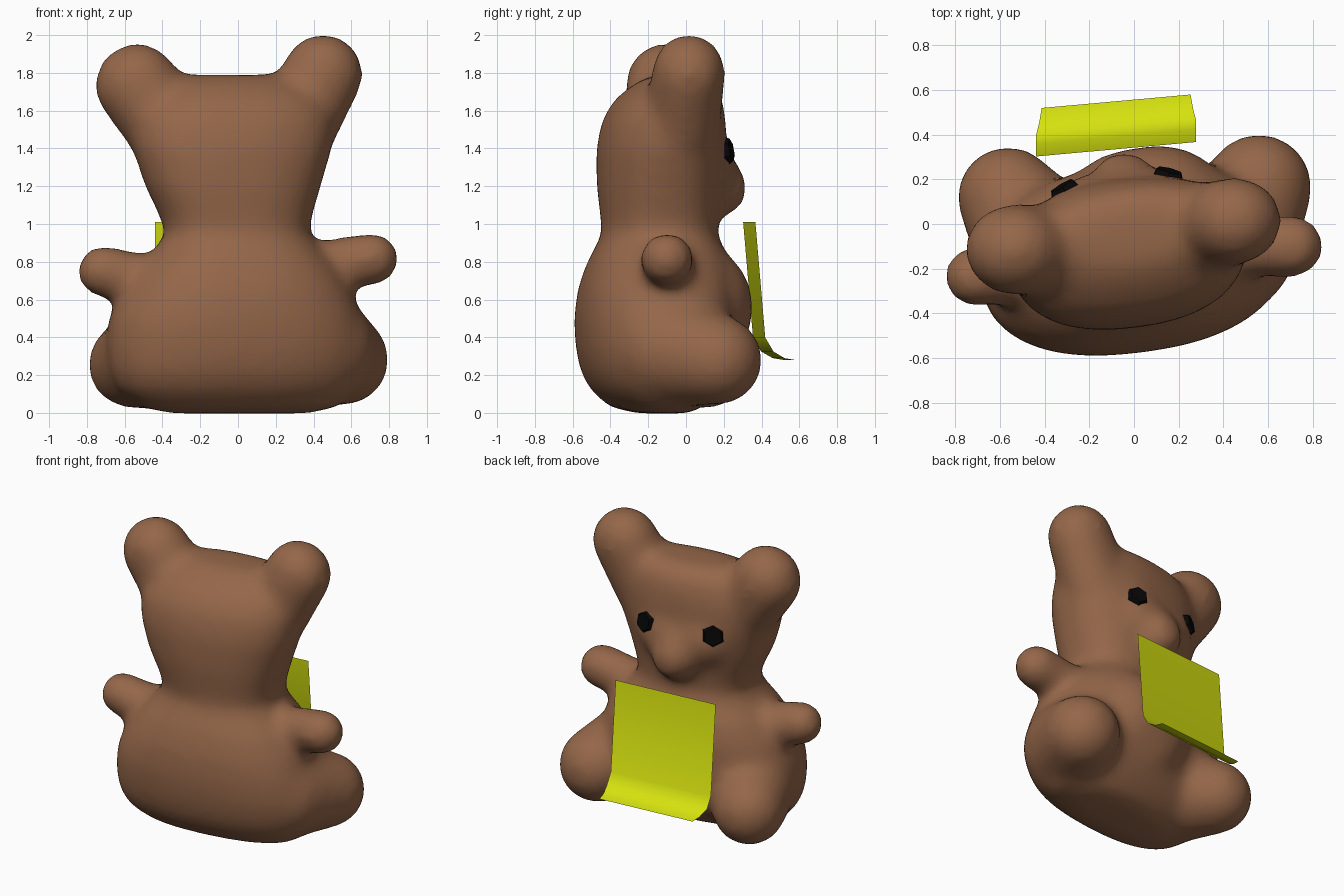
import bpy, bmesh, math
from mathutils import Vector, Matrix

if "Cube" in bpy.data.objects:
    bpy.data.objects.remove(bpy.data.objects["Cube"])

YAW = math.radians(7.5)          # the whole toy is turned slightly


def material(name, rgb):
    m = bpy.data.materials.new(name)
    m.diffuse_color = (*rgb, 1)
    m.use_nodes = True
    m.node_tree.nodes["Principled BSDF"].inputs["Base Color"].default_value = m.diffuse_color
    return m


brown = material("brown fur", (0.30, 0.135, 0.067))
yellow = material("yellow cloth", (0.67, 0.76, 0.005))
black = material("black", (0.002, 0.002, 0.002))


def make_object(name, bm, mat):
    bmesh.ops.recalc_face_normals(bm, faces=bm.faces)
    me = bpy.data.meshes.new(name)
    bm.to_mesh(me)
    bm.free()
    me.materials.append(mat)
    ob = bpy.data.objects.new(name, me)
    bpy.context.collection.objects.link(ob)
    return ob


def loft(bm, rings, n=40, p=2.4):
    """Closed skin through rings (z, left, right, back, front)."""
    loops = []
    for z, x0, x1, y0, y1 in rings:
        loop = []
        for i in range(n):
            a = 2 * math.pi * i / n
            c, s = math.cos(a), math.sin(a)
            x = math.copysign(abs(c) ** (2 / p), c) * (x1 - x0) / 2
            y = math.copysign(abs(s) ** (2 / p), s) * (y1 - y0) / 2
            v = Matrix.Rotation(YAW, 3, 'Z') @ Vector((x, y, 0))
            loop.append(bm.verts.new(v + Vector(((x0 + x1) / 2, (y0 + y1) / 2, z))))
        loops.append(loop)
    for a, b in zip(loops, loops[1:]):
        for i in range(n):
            j = (i + 1) % n
            bm.faces.new((a[i], a[j], b[j], b[i]))
    bm.faces.new(loops[0][::-1])
    bm.faces.new(loops[-1])


def limb(bm, a, b, ra, rb, steps=6, depth=1.0):
    """Chain of balls from a to b, optionally flattened front to back."""
    flat = Matrix.Diagonal((1, depth, 1, 1))
    for i in range(steps):
        t = i / (steps - 1)
        m = Matrix.Translation(Vector(a).lerp(Vector(b), t)) @ flat
        bmesh.ops.create_icosphere(bm, subdivisions=3, radius=ra + (rb - ra) * t, matrix=m)


bm = bmesh.new()
# torso and head
loft(bm, [
    (-0.003, -0.36, 0.38, -0.24, 0.00),
    (0.03, -0.52, 0.53, -0.39, 0.08),
    (0.12, -0.64, 0.63, -0.49, 0.15),
    (0.22, -0.685, 0.67, -0.545, 0.20),
    (0.35, -0.70, 0.69, -0.572, 0.24),
    (0.50, -0.69, 0.66, -0.582, 0.265),
    (0.65, -0.62, 0.60, -0.565, 0.265),
    (0.78, -0.53, 0.52, -0.525, 0.24),
    (0.88, -0.43, 0.43, -0.475, 0.19),
    (0.95, -0.385, 0.375, -0.44, 0.16),
    (1.05, -0.42, 0.395, -0.45, 0.165),
    (1.20, -0.495, 0.44, -0.467, 0.18),
    (1.40, -0.56, 0.50, -0.467, 0.205),
    (1.55, -0.56, 0.51, -0.435, 0.20),
    (1.66, -0.49, 0.47, -0.37, 0.185),
    (1.74, -0.42, 0.40, -0.27, 0.15),
    (1.79, -0.30, 0.30, -0.17, 0.08)])
# belly
limb(bm, (0.0, -0.01, 0.50), (0.11, 0.0, 0.56), 0.35, 0.36, 3)
# ears
limb(bm, (-0.36, -0.12, 1.50), (-0.535, -0.115, 1.735), 0.23, 0.226, depth=0.92)
limb(bm, (0.31, -0.02, 1.53), (0.45, 0.015, 1.795), 0.225, 0.216, depth=0.92)
# arms
limb(bm, (-0.42, -0.20, 0.68), (-0.715, -0.235, 0.75), 0.15, 0.14)
limb(bm, (0.38, -0.10, 0.77), (0.71, -0.10, 0.815), 0.135, 0.145)
# legs
limb(bm, (-0.40, -0.13, 0.32), (-0.565, 0.12, 0.255), 0.31, 0.232)
limb(bm, (0.42, -0.10, 0.34), (0.56, 0.165, 0.28), 0.31, 0.243)
# broad muzzle and snout
limb(bm, (-0.19, 0.02, 1.31), (0.08, 0.055, 1.31), 0.205, 0.205)
limb(bm, (-0.04, 0.06, 1.28), (-0.045, 0.175, 1.19), 0.20, 0.155)
bear = make_object("bear_body", bm, brown)

# melt all the parts into one soft skin
rm = bear.modifiers.new("fuse", 'REMESH')
rm.mode = 'VOXEL'
rm.voxel_size = 0.03
rm.use_smooth_shade = True
sm = bear.modifiers.new("soften", 'SMOOTH')
sm.factor = 0.5
sm.iterations = 24

# eyes: thin faceted plates laid on the face
dg = bpy.context.evaluated_depsgraph_get()
dg.update()
face = bear.evaluated_get(dg)
for name, x in (("left_eye", -0.315), ("right_eye", 0.155)):
    hit, loc, nor, _ = face.ray_cast(Vector((x, 2, 1.39)), Vector((0, -1, 0)))
    rot = nor.to_track_quat('Z', 'Y').to_matrix().to_4x4()
    bm = bmesh.new()
    bmesh.ops.create_cone(bm, cap_ends=True, segments=6, radius1=0.076, radius2=0.06,
                          depth=0.03, matrix=Matrix.Translation(loc + nor * 0.004) @ rot)
    make_object(name, bm, black)

# cloth sheet hanging in front, curled outward at the bottom (y, z, half width)
profile = [(0.335, 1.01, 0.36), (0.387, 0.40, 0.36),
           (0.43, 0.325, 0.36), (0.49, 0.29, 0.345), (0.55, 0.28, 0.335)]
bm = bmesh.new()
rows = []
for y, z, w in profile:
    rows.append([bm.verts.new((-0.08 + s * w * math.cos(0.09), y + s * w * math.sin(0.09), z))
                 for s in (-1, 1)])
for a, b in zip(rows, rows[1:]):
    bm.faces.new((a[0], a[1], b[1], b[0]))
sheet = make_object("cloth_sheet", bm, yellow)
for f in sheet.data.polygons:
    f.use_smooth = True
